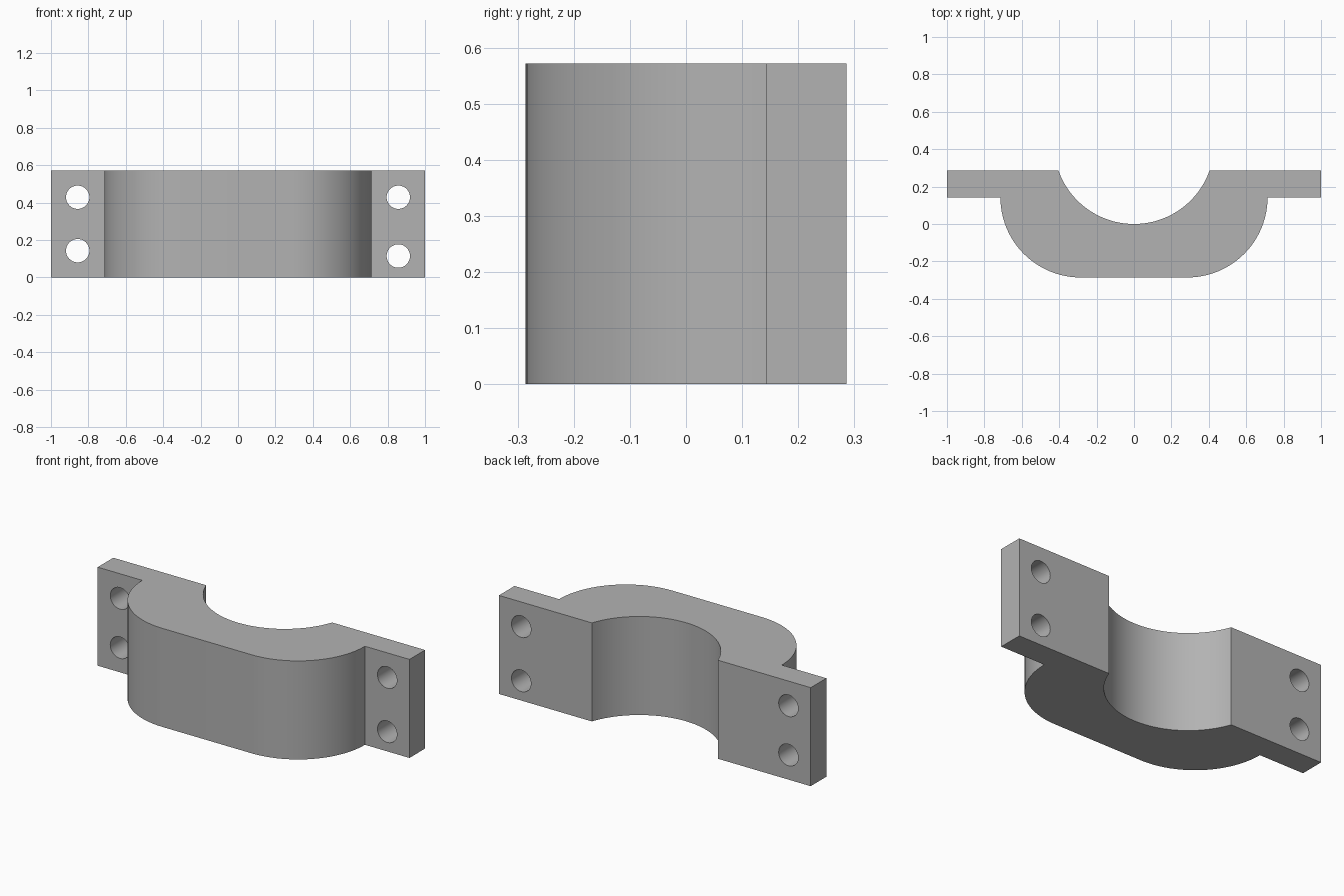
import bpy
import bmesh
from math import radians, cos, sin, asin, pi
from mathutils import Matrix

cube = bpy.data.objects.get("Cube")
if cube:
    bpy.data.objects.remove(cube, do_unlink=True)

U = 1 / 7              # design unit
HEIGHT = 4 * U
R = 3 * U              # radius of both the bore and the rounded corners

steel = bpy.data.materials.new("grey metal")
steel.use_nodes = True
grey = (0.45, 0.45, 0.45, 1)
steel.diffuse_color = grey
steel.node_tree.nodes["Principled BSDF"].inputs["Base Color"].default_value = grey


def arc(cx, cy, start, end, steps):
    return [(cx + R * cos(start + (end - start) * i / steps),
             cy + R * sin(start + (end - start) * i / steps))
            for i in range(steps + 1)]


def finish(bm, name):
    bmesh.ops.recalc_face_normals(bm, faces=bm.faces)
    mesh = bpy.data.meshes.new(name)
    bm.to_mesh(mesh)
    bm.free()
    mesh.materials.append(steel)
    obj = bpy.data.objects.new(name, mesh)
    bpy.context.collection.objects.link(obj)
    return obj


# Half outline: bore, flange, rounded corner; then mirrored
rim = -asin(1 / 3)
half = arc(0, R, -pi / 2, rim, 24)
half += [(7 * U, 2 * U), (7 * U, U)]
half += arc(2 * U, U, 0, -pi / 2, 24)
outline = half + [(-x, y) for x, y in reversed(half) if x > 1e-5]

# Clamp body, extruded upward
bm = bmesh.new()
face = bm.faces.new([bm.verts.new((x, y, 0)) for x, y in outline])
up = bmesh.ops.extrude_face_region(bm, geom=[face])["geom"]
bmesh.ops.translate(bm, vec=(0, 0, HEIGHT),
                    verts=[v for v in up if isinstance(v, bmesh.types.BMVert)])
clamp = finish(bm, "clamp_half")

# Bolt holes through the flanges; the lower left one sits a little lower
bm = bmesh.new()
for x, z in ((-6, 3), (-6, 1), (6, 3), (6, 0.8)):
    place = Matrix.Translation((x * U, 1.5 * U, z * U)) @ Matrix.Rotation(pi / 2, 4, "X")
    bmesh.ops.create_cone(bm, cap_ends=True, segments=48, radius1=0.0625,
                          radius2=0.0625, depth=2 * U, matrix=place)
cutter = finish(bm, "bolt_hole_cutter")
cutter.hide_render = True

cut = clamp.modifiers.new("bolt holes", "BOOLEAN")
cut.operation = "DIFFERENCE"
cut.solver = "EXACT"
cut.object = cutter

# Bake the holes, drop the cutter, smooth the curved walls
bpy.ops.object.select_all(action="DESELECT")
bpy.context.view_layer.objects.active = clamp
clamp.select_set(True)
bpy.ops.object.modifier_apply(modifier=cut.name)
bpy.data.objects.remove(cutter, do_unlink=True)
bpy.ops.object.shade_smooth_by_angle(angle=radians(30))
